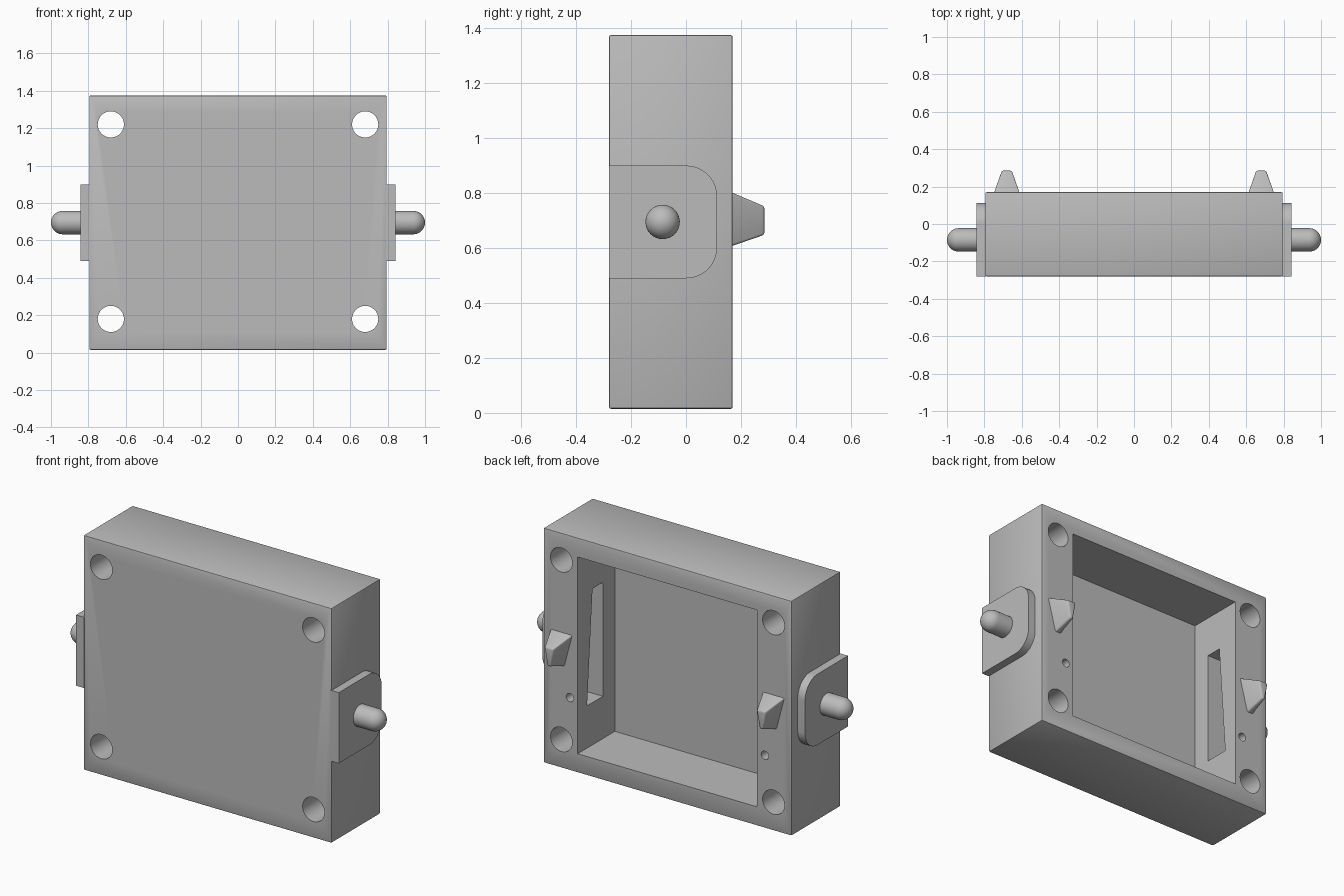
import bpy, bmesh
from math import sin, cos, pi
from mathutils import Matrix, Vector

if "Cube" in bpy.data.objects:
    bpy.data.objects.remove(bpy.data.objects["Cube"], do_unlink=True)

grey = bpy.data.materials.new("plain grey")
grey.use_nodes = True
grey.diffuse_color = (0.5, 0.5, 0.5, 1)
grey.node_tree.nodes["Principled BSDF"].inputs["Base Color"].default_value = grey.diffuse_color


def finish(name, bm):
    bmesh.ops.recalc_face_normals(bm, faces=bm.faces)
    mesh = bpy.data.meshes.new(name)
    bm.to_mesh(mesh)
    bm.free()
    mesh.materials.append(grey)
    ob = bpy.data.objects.new(name, mesh)
    bpy.context.collection.objects.link(ob)
    return ob


def activate(ob):
    bpy.ops.object.select_all(action="DESELECT")
    ob.select_set(True)
    bpy.context.view_layer.objects.active = ob


def smooth(ob):
    activate(ob)
    bpy.ops.object.shade_smooth_by_angle(angle=pi / 6)


def box(name, x, y, z, bevel=0):
    bm = bmesh.new()
    bmesh.ops.create_cube(bm, size=1)
    for v in bm.verts:
        v.co = [(r[0] + r[1]) / 2 + c * (r[1] - r[0]) for c, r in zip(v.co, (x, y, z))]
    if bevel:
        bmesh.ops.bevel(bm, geom=bm.edges[:], offset=bevel, segments=2, profile=0.5, affect="EDGES")
    return finish(name, bm)


def side_prism(name, outline, x0, x1):
    """Extrude a (y, z) outline along x."""
    bm = bmesh.new()
    face = bm.faces.new([bm.verts.new((x0, y, z)) for y, z in outline])
    out = bmesh.ops.extrude_face_region(bm, geom=[face])["geom"]
    bmesh.ops.translate(bm, vec=(x1 - x0, 0, 0), verts=[g for g in out if isinstance(g, bmesh.types.BMVert)])
    return finish(name, bm)


def drill(name, x, z, radius, y0, y1):
    bm = bmesh.new()
    place = Matrix.Translation((x, (y0 + y1) / 2, z)) @ Matrix.Rotation(pi / 2, 4, "X")
    bmesh.ops.create_cone(bm, cap_ends=True, segments=48, radius1=radius, radius2=radius,
                          depth=y1 - y0, matrix=place)
    return finish(name, bm)


FRONT, BACK, MID = -0.28, 0.17, 0.695

# Housing with its rear pocket, corner holes, small blind holes and wall slots
housing = box("housing", (-0.795, 0.795), (FRONT, BACK), (0.015, 1.375), 0.007)
cutters = [box("pocket_cutter", (-0.575, 0.575), (-0.17, 0.3), (0.125, 1.265))]
slot = [(-0.06, 0.37), (0.085, 0.37), (0.035, 1.03), (-0.06, 1.03)]
for s in (1, -1):
    for z in (0.18, 1.22):
        cutters.append(drill("corner_hole_cutter", s * 0.68, z, 0.07, -0.5, 0.5))
    cutters.append(drill("small_hole_cutter", s * 0.625, 0.437, 0.024, 0.05, 0.3))
    cutters.append(side_prism("slot_cutter", slot, s * 0.5, s * 0.7))
for cutter in cutters:
    cutter.hide_render = True
    activate(housing)
    mod = housing.modifiers.new("cut", "BOOLEAN")
    mod.operation, mod.solver, mod.object = "DIFFERENCE", "EXACT", cutter
    bpy.ops.object.modifier_apply(modifier=mod.name)
    bpy.data.objects.remove(cutter, do_unlink=True)
smooth(housing)

# Side plate outline: square at the front, rounded at the back
R, EDGE, HALF = 0.112, 0.113, 0.205
plate = [(FRONT, MID - HALF)]
for sign, start in ((-1, -pi / 2), (1, 0)):
    for i in range(13):
        a = start + i * pi / 24
        plate.append((EDGE - R + R * cos(a), MID + sign * (HALF - R) + R * sin(a)))
plate.append((FRONT, MID + HALF))


def pin(name, s):
    """Round-ended pin, revolved about x."""
    bm = bmesh.new()
    r, cy = 0.0625, -0.085
    path = [(0.83, 0), (0.83, r)] + [(1 - r + r * sin(i * pi / 20), r * cos(i * pi / 20)) for i in range(11)]
    verts = [bm.verts.new((s * x, cy, MID + h)) for x, h in path]
    edges = [bm.edges.new(pair) for pair in zip(verts, verts[1:])]
    bmesh.ops.spin(bm, geom=verts + edges, cent=(0, cy, MID), axis=(1, 0, 0), angle=2 * pi, steps=32)
    bmesh.ops.remove_doubles(bm, verts=bm.verts, dist=0.0005)
    return finish(name, bm)


def locating_peg(name, s):
    """Tapered peg, wide above and narrow below."""
    bm = bmesh.new()
    rings = []
    for y, top, low, z1, z0 in ((BACK - 0.01, 0.073, 0.02, 0.805, 0.605), (0.285, 0.028, 0.01, 0.752, 0.648)):
        rings.append([bm.verts.new((s * 0.68 + x, y, z))
                      for x, z in ((-top, z1), (top, z1), (low, z0), (-low, z0))])
    base, tip = rings
    bm.faces.new(base)
    bm.faces.new(tip)
    for i in range(4):
        j = (i + 1) % 4
        bm.faces.new((base[i], base[j], tip[j], tip[i]))
    bmesh.ops.recalc_face_normals(bm, faces=bm.faces)
    soft = [e for e in bm.edges if any(v in tip for v in e.verts)]
    bmesh.ops.bevel(bm, geom=soft, offset=0.008, segments=3, profile=0.5, affect="EDGES")
    return finish(name, bm)


# Plates, pins and pegs on both sides
for side, s in (("left", 1), ("right", -1)):
    smooth(side_prism(side + "_side_plate", plate, s * 0.79, s * 0.842))
    smooth(pin(side + "_pin", s))
    smooth(locating_peg(side + "_locating_peg", s))
